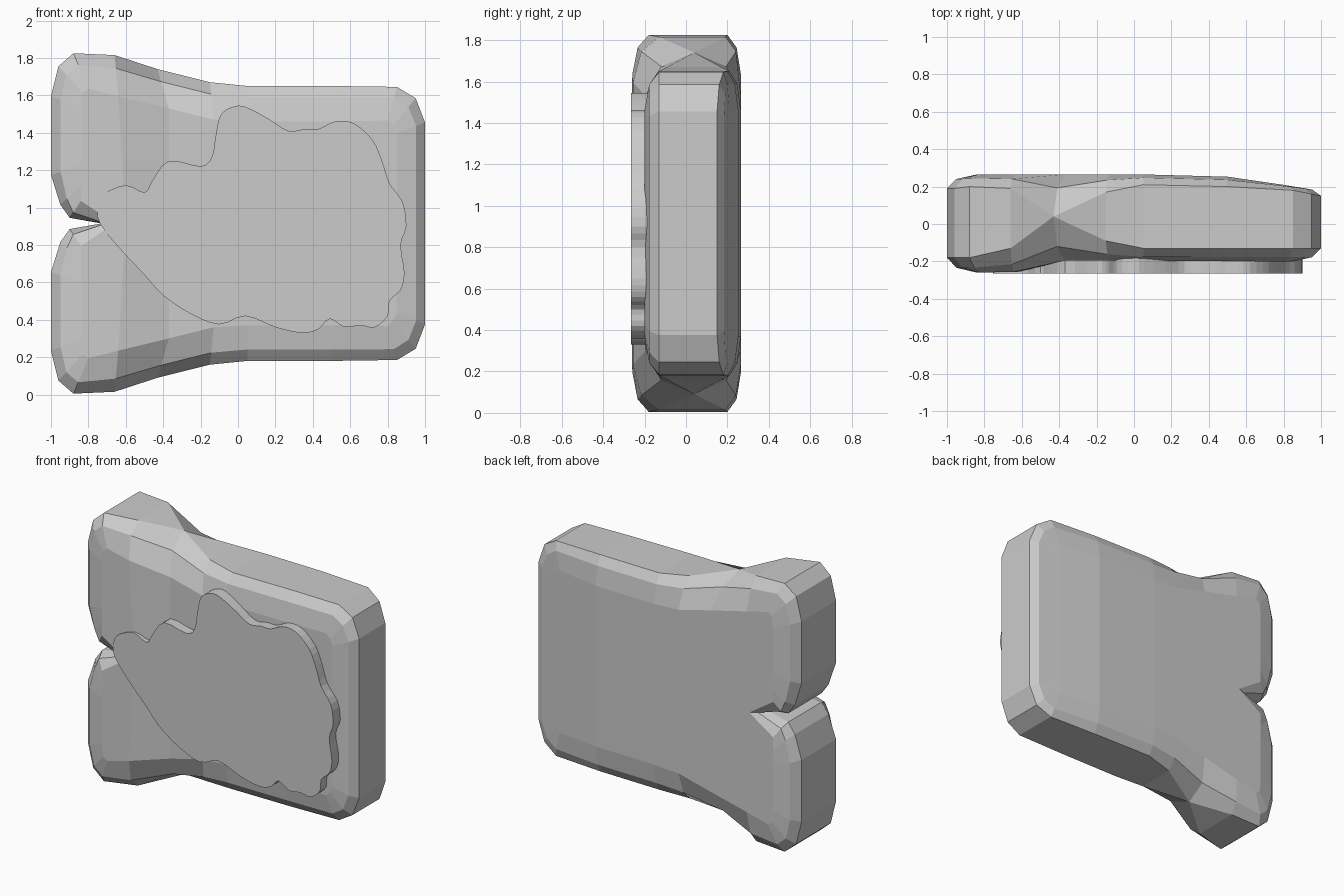
import bpy
import bmesh
from mathutils import Vector

MID_Z = 0.915      # height of the mirror plane
FRONT_PLATE = -0.265

# Upper half of the slice outline, from the cleft round to the flat end:
# x, height over mirror plane, front rim y, back rim y, inset x, inset height
RIM = [
    (-0.73, 0.00, -0.15, 0.17, 0.07, 0.00),
    (-0.90, 0.03, -0.17, 0.19, 0.06, 0.09),
    (-0.95, 0.10, -0.17, 0.19, 0.11, 0.10),
    (-1.00, 0.26, -0.18, 0.19, 0.16, 0.05),
    (-1.00, 0.68, -0.18, 0.19, 0.16, -0.06),
    (-0.96, 0.84, -0.18, 0.19, 0.13, -0.14),
    (-0.88, 0.91, -0.18, 0.20, 0.08, -0.19),
    (-0.66, 0.90, -0.13, 0.19, 0.02, -0.22),
    (-0.43, 0.825, 0.04, 0.04, 0.06, -0.21),
    (-0.15, 0.755, -0.09, 0.17, 0.02, -0.20),
    (0.05, 0.735, -0.13, 0.21, 0.00, -0.19),
    (0.50, 0.735, -0.13, 0.20, 0.00, -0.19),
    (0.85, 0.73, -0.13, 0.18, -0.05, -0.18),
    (0.95, 0.67, -0.13, 0.16, -0.12, -0.15),
    (1.00, 0.54, -0.13, 0.15, -0.15, -0.06),
]
# Depth of the front and back faces along x
FRONT = [(-1, -0.22), (-0.85, -0.26), (-0.6, -0.255), (-0.37, -0.195),
         (0.85, -0.2), (1, -0.18)]
BACK = [(-1, 0.23), (-0.85, 0.265), (0.4, 0.265), (0.65, 0.235), (1, 0.175)]

# Scalloped outline of the spread patch (x, z)
PATCH = [
    (-.75, 1.0), (-.72, 1.07), (-.6, 1.12), (-.5, 1.08), (-.46, 1.14),
    (-.37, 1.25), (-.2, 1.22), (-.14, 1.27), (-.12, 1.38), (-.09, 1.5),
    (0, 1.545), (.08, 1.52), (.17, 1.47), (.27, 1.41), (.36, 1.42),
    (.43, 1.42), (.52, 1.46), (.62, 1.45), (.72, 1.36), (.77, 1.25),
    (.81, 1.13), (.88, 1.03), (.9, .9), (.87, .8), (.89, .65), (.87, .56),
    (.81, .5), (.8, .42), (.73, .36), (.65, .37), (.57, .36), (.49, .405),
    (.43, .35), (.34, .33), (.2, .36), (.04, .42), (-.1, .375), (-.25, .43),
    (-.4, .53), (-.5, .64), (-.65, .8), (-.74, .92),
]


def depth_at(stations, x):
    """Linear interpolation of a depth profile."""
    for (x0, y0), (x1, y1) in zip(stations, stations[1:]):
        if x <= x1:
            return y0 + (y1 - y0) * (max(x, x0) - x0) / (x1 - x0)
    return stations[-1][1]


def make_material(name, colour):
    mat = bpy.data.materials.new(name)
    mat.use_nodes = True
    mat.diffuse_color = colour
    mat.node_tree.nodes["Principled BSDF"].inputs["Base Color"].default_value = colour
    return mat


def finish(bm, name, mat):
    bmesh.ops.recalc_face_normals(bm, faces=bm.faces)
    mesh = bpy.data.meshes.new(name)
    bm.to_mesh(mesh)
    bm.free()
    mesh.materials.append(mat)
    obj = bpy.data.objects.new(name, mesh)
    bpy.context.collection.objects.link(obj)
    return obj


def section(point, sign):
    """Points from the front centreline over the rim to the back centreline."""
    x, h, front_rim, back_rim, dx, dh = point

    def face_side(stations, rim):
        edge = Vector((x + dx, h + dh))
        centre = Vector((max(edge.x, -0.6), 0))
        middle = edge.lerp(centre, 0.5)
        side = [(p.x, depth_at(stations, p.x), p.y) for p in (centre, middle, edge)]
        # shoulder between the face and the rim, fuller than a plain chamfer
        side.append((x + dx * 0.32, rim + (side[2][1] - rim) * 0.68, h + dh * 0.32))
        side.append((x, rim, h))
        return side

    path = face_side(FRONT, front_rim) + face_side(BACK, back_rim)[::-1]
    return [Vector((px, py, MID_Z + sign * ph)) for px, py, ph in path]


def build_slice(mat):
    sections = [section(p, 1) for p in RIM]
    sections += [section(p, -1) for p in reversed(RIM[1:])]
    bm = bmesh.new()
    rows = [[bm.verts.new(co) for co in sec] for sec in sections]
    for a, b in zip(rows, rows[1:] + rows[:1]):
        for i in range(len(a) - 1):
            bm.faces.new((a[i], b[i], b[i + 1], a[i + 1]))
    bmesh.ops.remove_doubles(bm, verts=bm.verts, dist=0.0005)
    bmesh.ops.dissolve_degenerate(bm, edges=bm.edges, dist=0.0005)
    return finish(bm, "bread_slice", mat)


def smooth_loop(points, steps):
    """Closed spline through the points."""
    pts = [Vector(p) for p in points]
    n = len(pts)
    out = []
    for i in range(n):
        a, b, c, d = (pts[(i + k) % n] for k in (-1, 0, 1, 2))
        for s in range(steps):
            t = s / steps
            out.append(b + (c - a) * (t / 2)
                       + (2 * a - 5 * b + 4 * c - d) * (t * t / 2)
                       + (3 * b - a - 3 * c + d) * (t ** 3 / 2))
    return out


def build_patch(mat):
    bm = bmesh.new()
    face = bm.faces.new([bm.verts.new((p.x, FRONT_PLATE, p.y))
                         for p in smooth_loop(PATCH, 3)])
    extruded = bmesh.ops.extrude_face_region(bm, geom=[face], use_keep_orig=True)
    moved = [g for g in extruded["geom"] if isinstance(g, bmesh.types.BMVert)]
    bmesh.ops.translate(bm, verts=moved, vec=(0, 0.1, 0))
    return finish(bm, "spread_patch", mat)


cube = bpy.data.objects.get("Cube")
if cube:
    bpy.data.objects.remove(cube, do_unlink=True)

grey = make_material("plain_grey", (0.6, 0.6, 0.6, 1))
build_slice(grey)
build_patch(grey)
